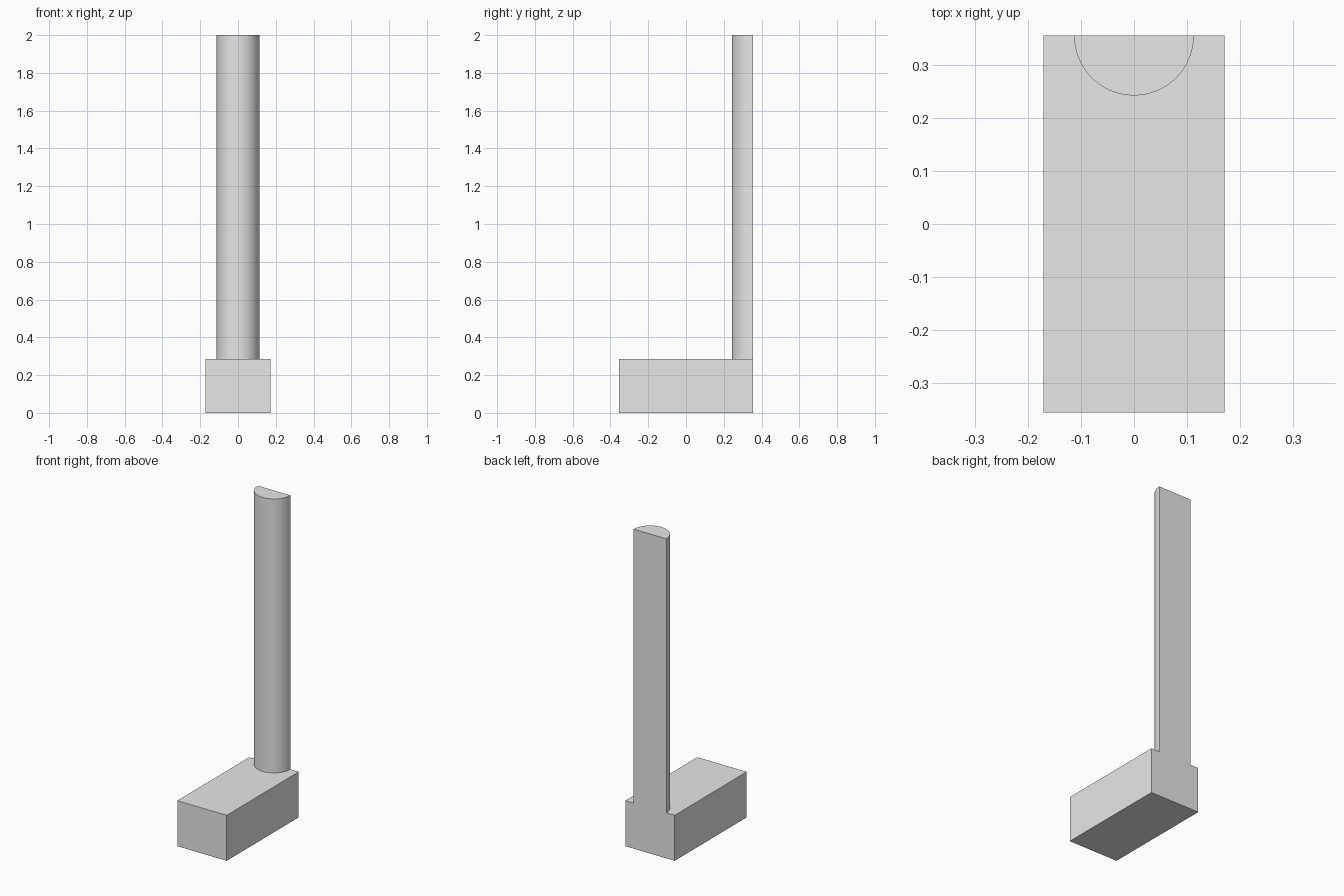
import bpy
import bmesh
from math import pi, sin, cos, radians

cube = bpy.data.objects.get("Cube")
if cube:
    bpy.data.objects.remove(cube, do_unlink=True)

# Dimensions
HALF_WIDTH, HALF_DEPTH, BASE_TOP, TOP = 0.171, 0.356, 0.285, 2.0
RADIUS, SEGMENTS = 0.113, 48

grey = bpy.data.materials.new("light_grey")
grey.use_nodes = True
colour = (0.8, 0.8, 0.8, 1)
grey.diffuse_color = colour
grey.node_tree.nodes["Principled BSDF"].inputs["Base Color"].default_value = colour


def extruded(name, outline, bottom, top):
    """Make a solid by raising a counter-clockwise outline from bottom to top."""
    bm = bmesh.new()
    face = bm.faces.new([bm.verts.new((x, y, bottom)) for x, y in outline])
    raised = bmesh.ops.extrude_face_region(bm, geom=[face], use_keep_orig=True)
    verts = [v for v in raised["geom"] if isinstance(v, bmesh.types.BMVert)]
    bmesh.ops.translate(bm, verts=verts, vec=(0, 0, top - bottom))
    bmesh.ops.recalc_face_normals(bm, faces=bm.faces)
    mesh = bpy.data.meshes.new(name)
    bm.to_mesh(mesh)
    bm.free()
    mesh.materials.append(grey)
    obj = bpy.data.objects.new(name, mesh)
    bpy.context.collection.objects.link(obj)
    return obj


# Rectangular foot block
extruded("base_block",
         [(-HALF_WIDTH, -HALF_DEPTH), (HALF_WIDTH, -HALF_DEPTH),
          (HALF_WIDTH, HALF_DEPTH), (-HALF_WIDTH, HALF_DEPTH)], 0, BASE_TOP)

# Half-round column, its flat side flush with the back of the block
angles = [pi + pi * i / SEGMENTS for i in range(SEGMENTS + 1)]
column = extruded("half_round_column",
                  [(RADIUS * cos(a), HALF_DEPTH + RADIUS * sin(a)) for a in angles],
                  BASE_TOP, TOP)

# Smooth the curved side, keep the edges sharp
bpy.ops.object.select_all(action="DESELECT")
column.select_set(True)
bpy.context.view_layer.objects.active = column
bpy.ops.object.shade_smooth_by_angle(angle=radians(30))
